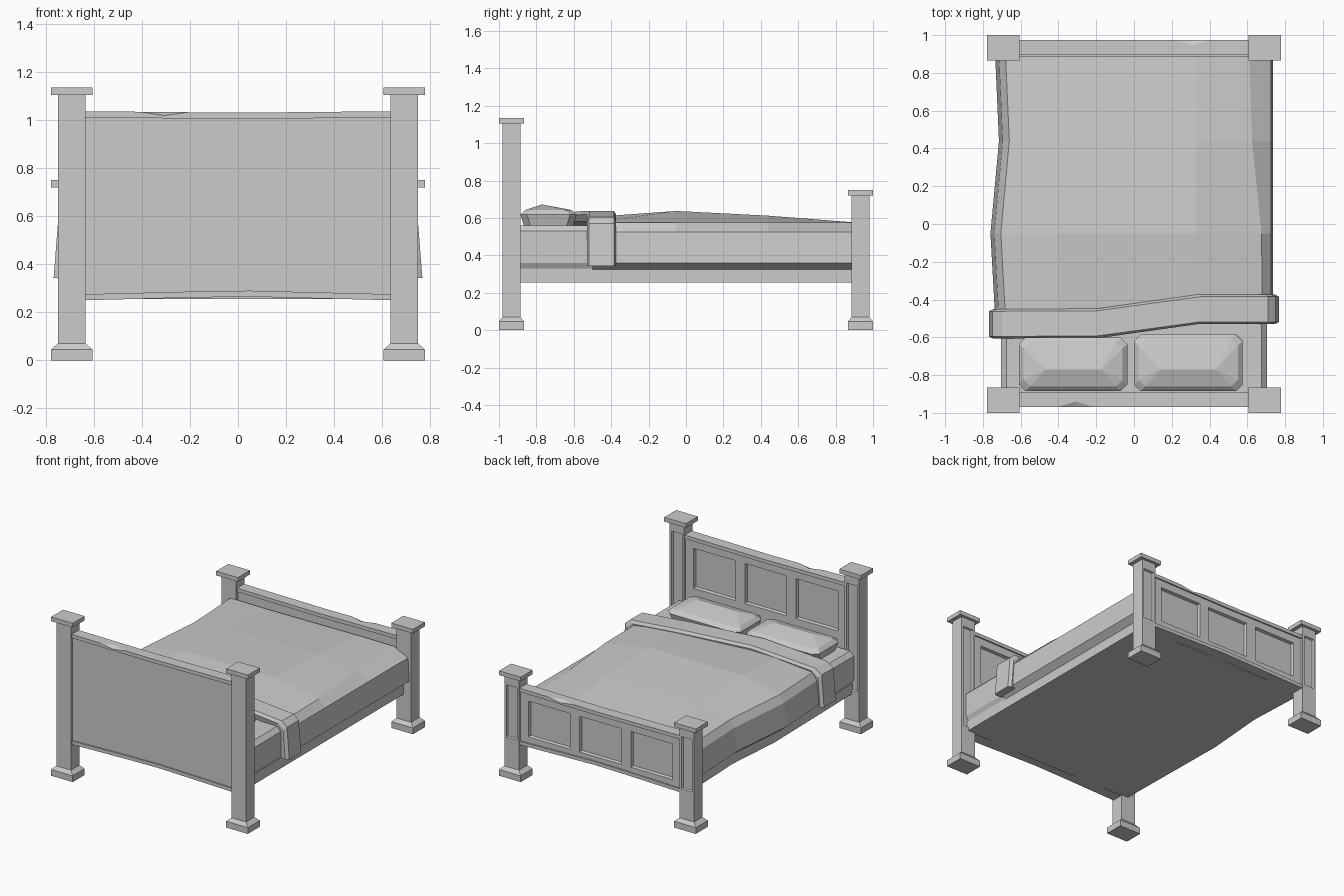
import bpy, bmesh

if "Cube" in bpy.data.objects:
    bpy.data.objects.remove(bpy.data.objects["Cube"])


def finish(name, bm):
    bmesh.ops.remove_doubles(bm, verts=bm.verts, dist=0.0005)
    bmesh.ops.recalc_face_normals(bm, faces=bm.faces)
    me = bpy.data.meshes.new(name)
    bm.to_mesh(me)
    bm.free()
    ob = bpy.data.objects.new(name, me)
    bpy.context.collection.objects.link(ob)
    return ob


def loft(rings):
    """Skin a list of equal-length closed rings and cap both ends."""
    bm = bmesh.new()
    vs = [[bm.verts.new(p) for p in r] for r in rings]
    n = len(rings[0])
    for a, b in zip(vs, vs[1:]):
        for i in range(n):
            j = (i + 1) % n
            bm.faces.new((a[i], a[j], b[j], b[i]))
    bm.faces.new(vs[0][::-1])
    bm.faces.new(vs[-1])
    bmesh.ops.recalc_face_normals(bm, faces=bm.faces)
    return bm


def recess(bm, faces, border, depth):
    if border:
        bmesh.ops.inset_individual(bm, faces=faces, thickness=border)
    bmesh.ops.inset_individual(bm, faces=faces, thickness=0.008, depth=-depth)


# Posts: plinth foot, shaft with a sunk panel on the +y face, square cap
def posts(name, y, top):
    cx, shaft, wide = 0.6925, (0.0575, 0.0475), (0.0855, 0.0675)
    lo, hi = 0.265, top - 0.08
    steps = [(0, wide), (0.045, wide), (0.07, shaft), (lo, shaft), (hi, shaft),
             (top - 0.03, shaft), (top - 0.03, wide), (top, wide)]
    bm = loft([[(cx + sx * w, y + sy * d, z) for sx, sy in
                ((-1, -1), (1, -1), (1, 1), (-1, 1))] for z, (w, d) in steps])
    mid = (lo + hi) / 2
    face = [f for f in bm.faces if f.normal.y > 0.9
            and abs(f.calc_center_median().z - mid) < 0.01]
    recess(bm, face, 0.022, 0.012)
    finish(name, bm).modifiers.new("mirror", 'MIRROR')


# Boards: panelled slab between a worn top trim and an arched bottom trim
def board(name, y, top, s, panel_z):
    xs = [-0.64, -0.57, -0.24, -0.165, 0.165, 0.24, 0.57, 0.64]
    zs = [0.27, *panel_z, top - 0.02]
    bm = bmesh.new()
    grid = [[bm.verts.new((x, y + 0.03, z)) for x in xs] for z in zs]
    panels = []
    for r in range(3):
        for c in range(7):
            f = bm.faces.new((grid[r][c + 1], grid[r][c], grid[r + 1][c], grid[r + 1][c + 1]))
            if r == 1 and c % 2:
                panels.append(f)
    edges = [e for e in bm.edges if e.is_boundary]
    ext = bmesh.ops.extrude_edge_only(bm, edges=edges)['geom']
    for v in ext:
        if isinstance(v, bmesh.types.BMVert):
            v.co.y = y - 0.03
    bmesh.ops.contextual_create(bm, geom=[e for e in ext if isinstance(e, bmesh.types.BMEdge)])
    bmesh.ops.recalc_face_normals(bm, faces=bm.faces)
    recess(bm, panels, 0, 0.02)
    finish(name + "_panel", bm)

    rings = []
    for x in (-0.64, -0.41, -0.31, -0.21, 0, 0.64):
        t = top - 0.006 * (1 - abs(x) / 0.64)
        chip = x == -0.31
        pts = [(-0.04, t - 0.026), (-0.04, t - 0.015 * chip),
               (-0.04 + 0.03 * chip, t), (0.04, t), (0.04, t - 0.026)]
        rings.append([(x * s, y + p * s, z) for p, z in pts])
    finish(name + "_top_trim", loft(rings))
    rings = []
    for x in (-0.64, -0.2, 0.05, 0.64):
        b = 0.25 + 0.016 * (1 - abs(x) / 0.64)
        rings.append([(x, y + p, z) for p, z in
                      ((-0.04, b), (0.04, b), (0.04, b + 0.025), (-0.04, b + 0.025))])
    finish(name + "_bottom_trim", loft(rings))


posts("headboard_posts", -0.9325, 1.135)
posts("footboard_posts", 0.9325, 0.75)
board("headboard", -0.93, 1.037, 1, (0.67, 0.955))
board("footboard", 0.935, 0.655, -1, (0.32, 0.575))

# Bed base with a slightly warped left rail
finish("bed_base", loft([[(xl, y, 0.255), (0.69, y, 0.255), (0.69, y, 0.33), (xl, y, 0.33)]
                         for y, xl in ((-0.9, -0.69), (0, -0.705), (0.44, -0.67), (0.9, -0.69))]))

# Mattress with bevelled edges
half = [(0.685, 0.325), (0.705, 0.36), (0.705, 0.53), (0.675, 0.56)]
prof = half + [(-x, z) for x, z in reversed(half)]
finish("mattress", loft([[(x, y, z) for x, z in prof] for y in (-0.89, -0.4)]))

# Blanket draped over the lower bed
rings = []
for y, left, right, sh, crown in ((-0.5, -0.735, 0.735, 0.68, 0.605), (-0.05, -0.76, 0.735, 0.675, 0.637),
                                  (0.44, -0.715, 0.735, 0.625, 0.612), (0.89, -0.735, 0.735, 0.61, 0.577)):
    pts = [(0.69, 0.325), (right, 0.36), (right - 0.01, 0.525), (sh, 0.575), (0.33, crown),
           (-0.4, crown - 0.005), (left + 0.055, 0.575), (left + 0.02, 0.525),
           (left, 0.36), (left + 0.045, 0.325)]
    rings.append([(x, y, z) for x, z in pts])
finish("blanket", loft(rings))

# Turned-down fold wrapped across the bed
path = [(-0.768, 0.343, -0.607), (-0.75, 0.57, -0.607), (-0.70, 0.605, -0.607), (-0.2, 0.635, -0.605),
        (0.35, 0.637, -0.53), (0.71, 0.605, -0.53), (0.75, 0.57, -0.53), (0.768, 0.343, -0.53)]
rings = []
for i, (x, z, y) in enumerate(path):
    drop = 0 if i in (0, 7) else 1
    def at(t):
        return x * (1 - 0.085 * t), z - 0.055 * t * drop
    rings.append([(at(t)[0], y + dy, at(t)[1]) for t, dy in
                  ((1, 0.01), (0.35, 0), (0, 0.012), (0, 0.145), (0.35, 0.157), (1, 0.15))])
finish("blanket_fold", loft(rings))


# Pillows: cut-corner cushions rising to a ridge
def pillow(name, x0, x1, y0, y1):
    def ring(ins, z):
        a, b, c, d, k = x0 + ins, x1 - ins, y0 + ins, y1 - ins, 0.035
        return [(a + k, c, z), (b - k, c, z), (b, c + k, z), (b, d - k, z),
                (b - k, d, z), (a + k, d, z), (a, d - k, z), (a, c + k, z)]
    ridge = [(min(max(x, x0 + 0.14), x1 - 0.14), -0.77, 0.672) for x, _, _ in ring(0, 0)]
    bm = loft([ring(0.02, 0.55), ring(0, 0.618), ring(0.025, 0.642), ridge])
    bmesh.ops.remove_doubles(bm, verts=bm.verts, dist=0.0005)
    finish(name, bm)


pillow("left_pillow", -0.61, -0.035, -0.885, -0.6)
pillow("right_pillow", 0.0, 0.575, -0.885, -0.585)
